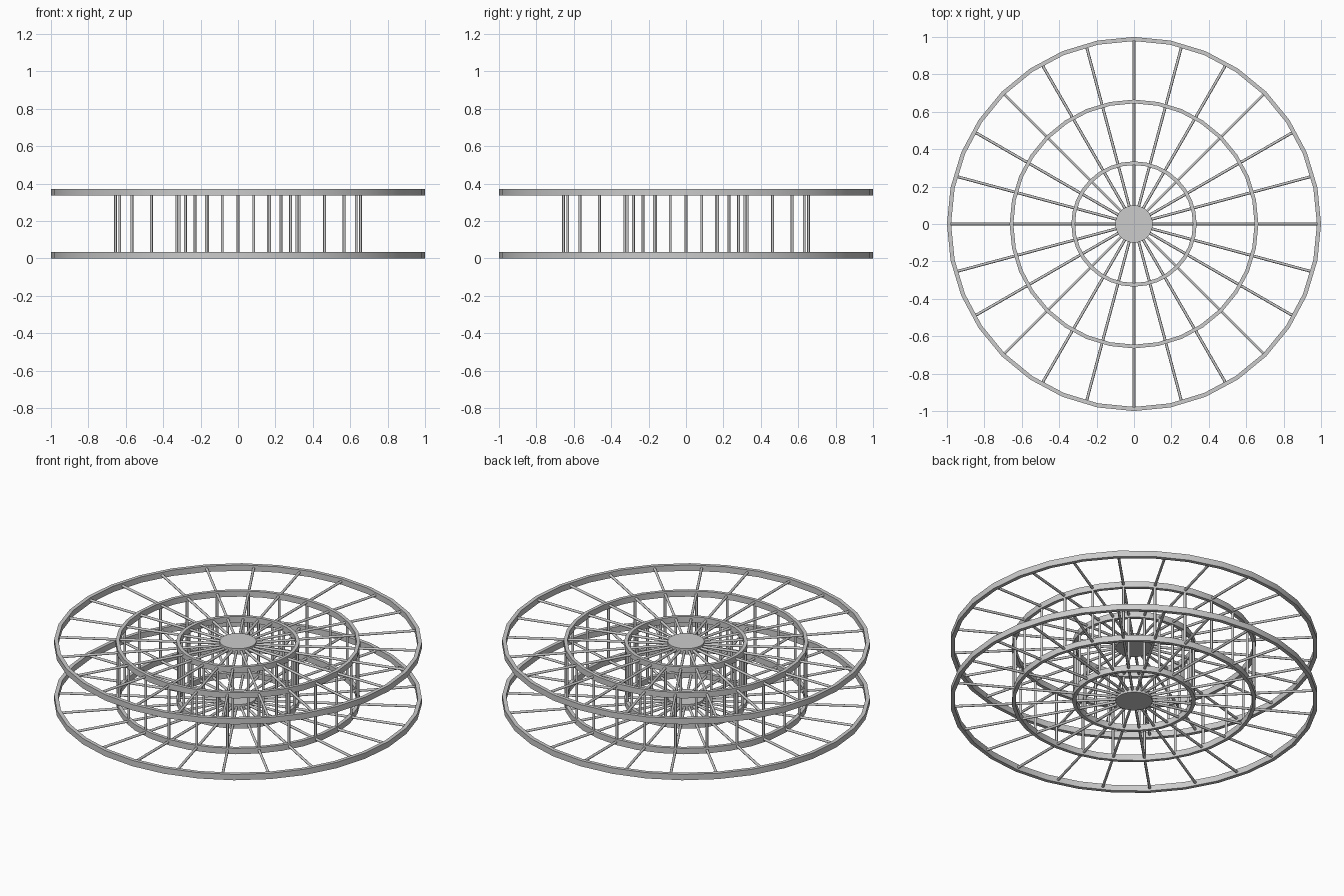
import bpy, bmesh, math
from mathutils import Matrix, Vector

cube = bpy.data.objects.get("Cube")
if cube:
    bpy.data.objects.remove(cube, do_unlink=True)

SPOKES = 24
SEGMENTS = 32
THICK = 0.035
HEIGHT = 0.37
ROD = 0.0075
RINGS = {"outer": (0.978, 1.0), "middle": (0.645, 0.665), "inner": (0.315, 0.335)}

grey = bpy.data.materials.new("steel_grey")
grey.use_nodes = True
colour = (0.6, 0.6, 0.6, 1)
grey.diffuse_color = colour
grey.node_tree.nodes["Principled BSDF"].inputs["Base Color"].default_value = colour


def finish(name, bm):
    bmesh.ops.recalc_face_normals(bm, faces=bm.faces)
    mesh = bpy.data.meshes.new(name)
    bm.to_mesh(mesh)
    bm.free()
    mesh.materials.append(grey)
    obj = bpy.data.objects.new(name, mesh)
    bpy.context.collection.objects.link(obj)
    bpy.ops.object.select_all(action='DESELECT')
    obj.select_set(True)
    bpy.context.view_layer.objects.active = obj
    bpy.ops.object.shade_smooth_by_angle(angle=math.radians(50))


def ring(name, r_in, r_out, z):
    # Rectangular section swept around the axle
    bm = bmesh.new()
    section = [(r_in, z), (r_out, z), (r_out, z + THICK), (r_in, z + THICK)]
    loops = []
    for i in range(SEGMENTS):
        a = 2 * math.pi * i / SEGMENTS
        loops.append([bm.verts.new((r * math.cos(a), r * math.sin(a), h)) for r, h in section])
    for i in range(SEGMENTS):
        a, b = loops[i], loops[(i + 1) % SEGMENTS]
        for j in range(4):
            k = (j + 1) % 4
            bm.faces.new((a[j], b[j], b[k], a[k]))
    finish(name, bm)


def rod(bm, start, end, radius=ROD, sides=8):
    start, end = Vector(start), Vector(end)
    turn = (end - start).to_track_quat('Z', 'Y').to_matrix().to_4x4()
    bmesh.ops.create_cone(bm, cap_ends=True, segments=sides, radius1=radius, radius2=radius,
                          depth=(end - start).length,
                          matrix=Matrix.Translation((start + end) / 2) @ turn)


angles = [2 * math.pi * i / SPOKES for i in range(SPOKES)]

# Two matching wheels
for level, z in (("lower", 0), ("upper", HEIGHT - THICK)):
    for label, (r_in, r_out) in RINGS.items():
        ring(f"{level}_{label}_ring", r_in, r_out, z)

    hub = bmesh.new()
    rod(hub, (0, 0, z), (0, 0, z + THICK), 0.1, SEGMENTS)
    finish(f"{level}_hub", hub)

    spokes = bmesh.new()
    mid = z + THICK / 2
    for a in angles:
        c, s = math.cos(a), math.sin(a)
        rod(spokes, (0.09 * c, 0.09 * s, mid), (0.985 * c, 0.985 * s, mid))
    finish(f"{level}_spokes", spokes)

# Upright rods joining the wheels
for label in ("middle", "inner"):
    r = sum(RINGS[label]) / 2
    posts = bmesh.new()
    for a in angles:
        x, y = r * math.cos(a), r * math.sin(a)
        rod(posts, (x, y, THICK / 2), (x, y, HEIGHT - THICK / 2))
    finish(f"{label}_posts", posts)
